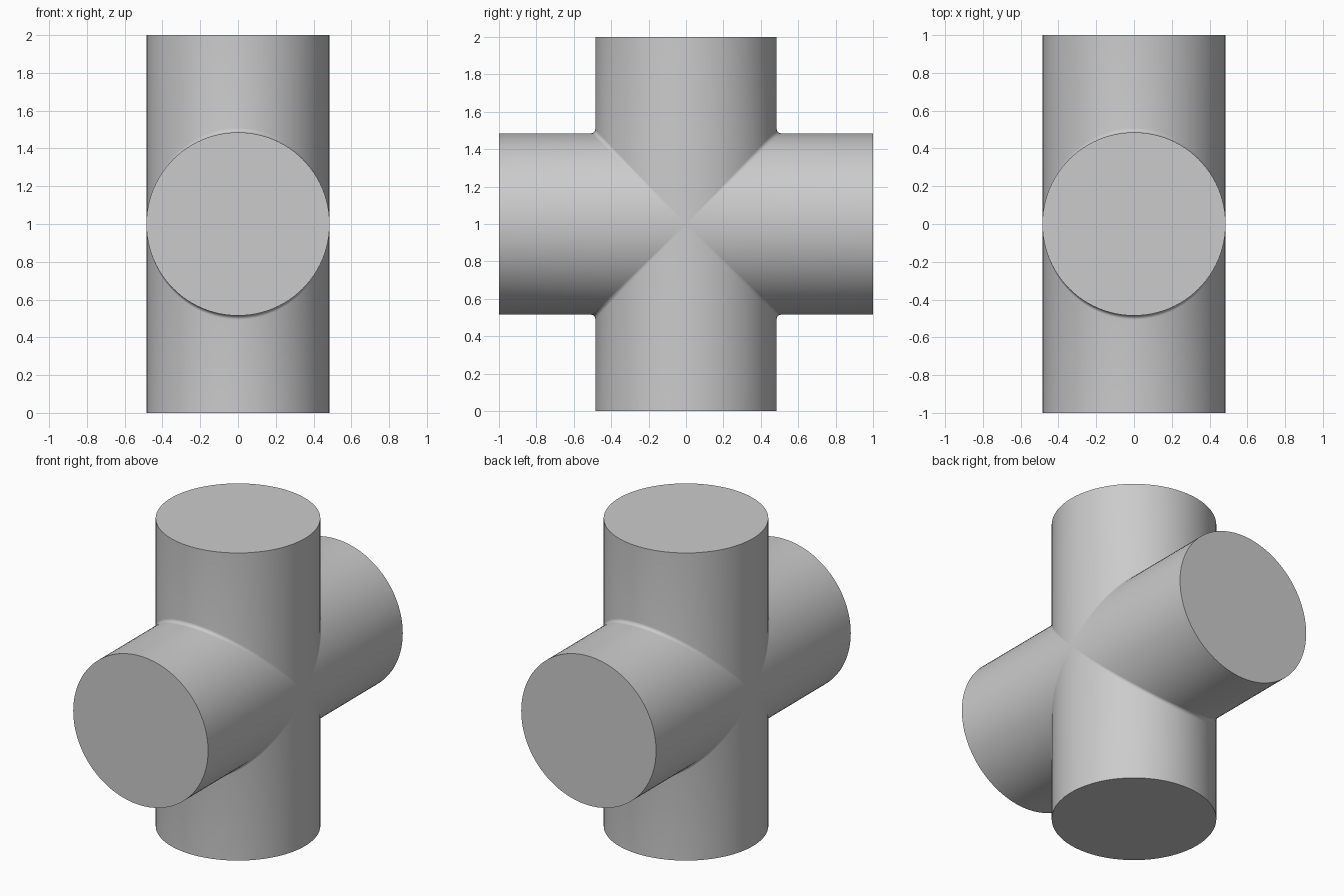
import bpy, bmesh, math

cube = bpy.data.objects.get("Cube")
if cube:
    bpy.data.objects.remove(cube, do_unlink=True)

RADIUS = 0.485
FILLET = 0.022
STEPS = 48       # divisions of each half circle
ARC = 6          # divisions of the fillet

grey = bpy.data.materials.new("plain grey")
grey.use_nodes = True
colour = (0.6, 0.6, 0.6, 1)
grey.diffuse_color = colour
grey.node_tree.nodes["Principled BSDF"].inputs["Base Color"].default_value = colour


def corner_profile(w):
    """Quarter outline of the cross at half width w, with a filleted inner corner."""
    f = FILLET * w / RADIUS
    pts = [(w, 1)]
    for i in range(ARC + 1):
        a = math.pi / 2 * i / ARC
        pts.append((w + f * (1 - math.cos(a)), w + f * (1 - math.sin(a))))
    return pts + [(1, w)]


# Four mirrored corner skins, lofted across the width
bm = bmesh.new()
for sy in (-1, 1):
    for sz in (-1, 1):
        rows = []
        for i in range(STEPS + 1):
            t = math.pi * i / STEPS
            x, w = RADIUS * math.cos(t), RADIUS * math.sin(t)
            rows.append([bm.verts.new((x, sy * y, 1 + sz * z))
                         for y, z in corner_profile(w)])
        for a, b in zip(rows, rows[1:]):
            for j in range(len(a) - 1):
                bm.faces.new((a[j], a[j + 1], b[j + 1], b[j]))
bmesh.ops.remove_doubles(bm, verts=bm.verts, dist=0.0001)

# Flat ends of the four arms
bmesh.ops.holes_fill(bm, edges=[e for e in bm.edges if e.is_boundary], sides=0)
bmesh.ops.recalc_face_normals(bm, faces=bm.faces)

mesh = bpy.data.meshes.new("cross_pipe")
bm.to_mesh(mesh)
bm.free()
mesh.materials.append(grey)
obj = bpy.data.objects.new("cross_pipe", mesh)
bpy.context.collection.objects.link(obj)

# Smooth barrels, sharp ends
bpy.ops.object.select_all(action='DESELECT')
obj.select_set(True)
bpy.context.view_layer.objects.active = obj
bpy.ops.object.shade_smooth_by_angle(angle=math.radians(30))
